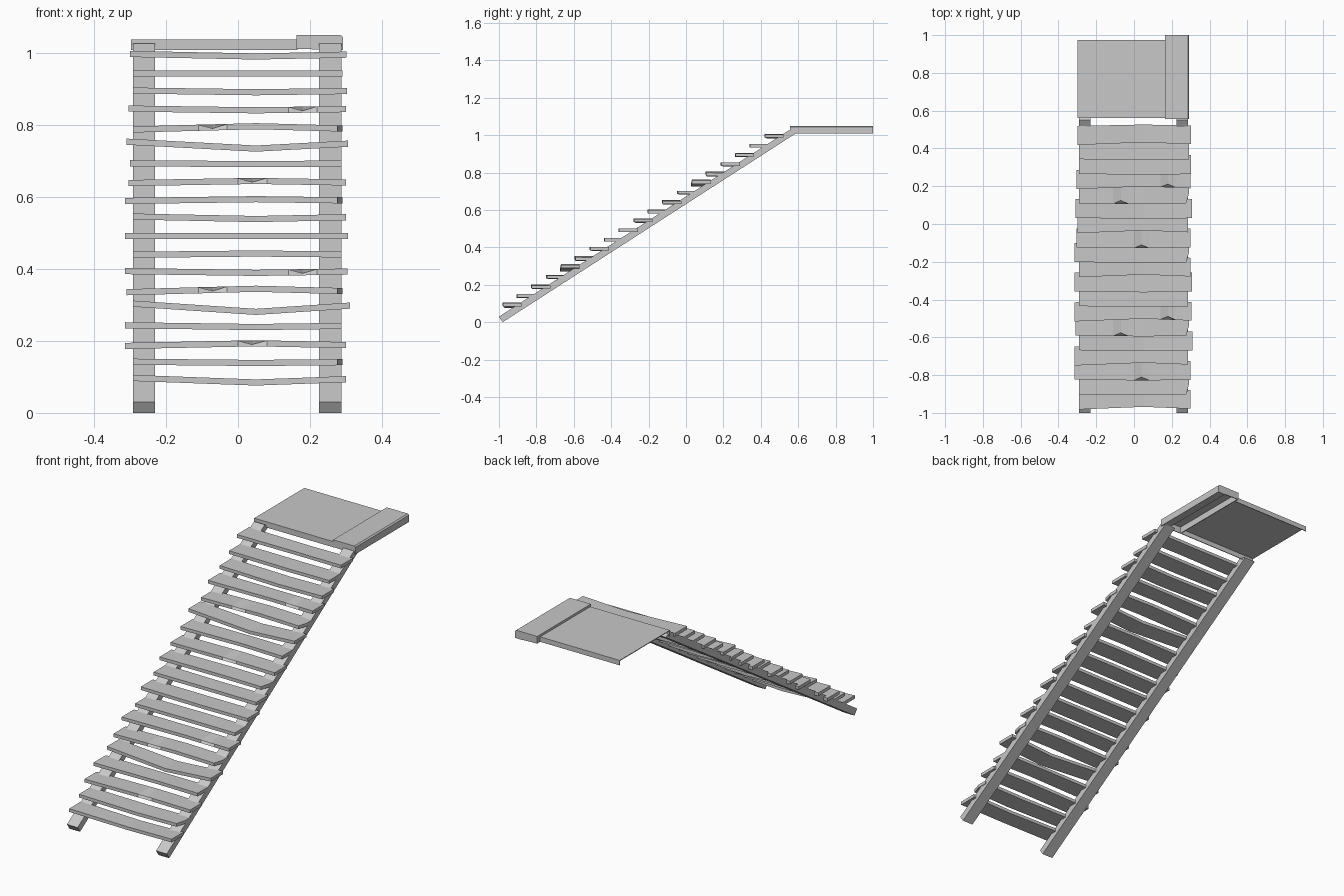
import bpy, bmesh
from mathutils import Vector

cube = bpy.data.objects.get("Cube")
if cube:
    bpy.data.objects.remove(cube, do_unlink=True)

wood = bpy.data.materials.new("weathered_grey")
wood.use_nodes = True
grey = (0.58, 0.58, 0.58, 1)
wood.diffuse_color = grey
bsdf = wood.node_tree.nodes["Principled BSDF"]
bsdf.inputs["Base Color"].default_value = grey
bsdf.inputs["Roughness"].default_value = 0.9


def finish(name, bm):
    bmesh.ops.recalc_face_normals(bm, faces=bm.faces)
    mesh = bpy.data.meshes.new(name)
    bm.to_mesh(mesh)
    bm.free()
    mesh.materials.append(wood)
    obj = bpy.data.objects.new(name, mesh)
    bpy.context.collection.objects.link(obj)
    return obj


def loft(name, rings):
    """Skin a row of equal closed sections and cap both ends."""
    bm = bmesh.new()
    loops = [[bm.verts.new(p) for p in ring] for ring in rings]
    n = len(loops[0])
    for a, b in zip(loops, loops[1:]):
        for i in range(n):
            j = (i + 1) % n
            bm.faces.new((a[i], a[j], b[j], b[i]))
    bm.faces.new(loops[0])
    bm.faces.new(loops[-1])
    return finish(name, bm)


def extrude_x(name, profile, x0, x1):
    return loft(name, [[Vector((x, y, z)) for y, z in profile] for x in (x0, x1)])


# Sloping side rails
rail = [(-1.0, 0.03), (-0.98, 0.0), (0.585, 1.008), (0.55, 1.026)]
extrude_x("left_rail", rail, 0.225, 0.287)
extrude_x("right_rail", rail, -0.292, -0.23)

# Worn treads: end overhangs and sag in thousandths
left_end = [300, 290, 300, 287, 311, 290, 305, 287, 306, 300,
            290, 300, 287, 306, 290, 300, 303, 290, 302]
right_end = [292, 292, 314, 314, 292, 310, 314, 292, 314, 292,
             314, 304, 300, 310, 292, 304, 292, 292, 300]
sag = [11, 3, -6, 4, 20, -8, 4, -3, 0, 6, -4, -5, 2, 16, -8, 4, 4, 0, 6]
chips = {2: 0.04, 5: -0.07, 6: 0.18, 11: 0.04, 14: -0.07, 15: 0.18}
broken_corners = (1, 5, 10, 14)
half_depth, half_thick = 0.05, 0.0085

for i, (xl, xr, s) in enumerate(zip(left_end, right_end, sag)):
    yc, zc = -0.93 + i * 0.0778, 0.09 + i * 0.0502
    lo, hi = -xr / 1000, xl / 1000
    s /= 1000
    columns = [lo, -0.22, -0.13, 0.05, 0.13, 0.23, hi]
    chip = chips.get(i)
    if chip is not None:
        columns = [x for x in columns if abs(x - chip) > 0.045]
        columns += [chip - 0.04, chip, chip + 0.04]
    if i in broken_corners:
        columns.append(hi - 0.014)
    rings = []
    for x in sorted(columns):
        w = 1 - abs(x - 0.05) / 0.3
        z = zc + s / 2 - s * w
        bow = 0.012 * w if i % 3 == 0 else -0.004 * w
        front, back = yc - half_depth + bow, yc + half_depth + bow / 2
        top_front, top_z = front, z + half_thick
        if x == chip:
            top_front, top_z = front + 0.018, z - 0.003
        if i in broken_corners and x == hi:
            front = top_front = front + 0.05
        rings.append([Vector((x, front, z - half_thick)),
                      Vector((x, back, z - half_thick)),
                      Vector((x, back, z + half_thick)),
                      Vector((x, top_front, top_z))])
    loft(f"tread_{i + 1}", rings)

# Landing panel: a thin folded sheet, open underneath
t = 0.004
panel = [(0.56, 1.008), (0.56, 1.038), (0.975, 1.038), (0.975, 1.012),
         (0.975 - t, 1.012), (0.975 - t, 1.038 - t),
         (0.56 + t, 1.038 - t), (0.56 + t, 1.008)]
extrude_x("landing_panel", panel, -0.298, 0.165)

# Landing edge beam: folded section with a chamfered outer edge
beam = [(0.163, 1.012), (0.163, 1.05), (0.285, 1.05), (0.292, 1.044),
        (0.292, 1.008), (0.25, 1.008), (0.25, 1.012), (0.288, 1.012),
        (0.288, 1.043), (0.284, 1.046), (0.167, 1.046), (0.167, 1.012)]
loft("landing_beam", [[Vector((x, y, z)) for x, z in beam] for y in (0.555, 1.0)])

# Beam end plates
for name, y in (("beam_front_plate", 0.555), ("beam_back_plate", 0.996)):
    outline = [Vector((x, 0, z)) for x, z in beam[:5]]
    loft(name, [[p + Vector((0, d, 0)) for p in outline] for d in (y, y + t)])
